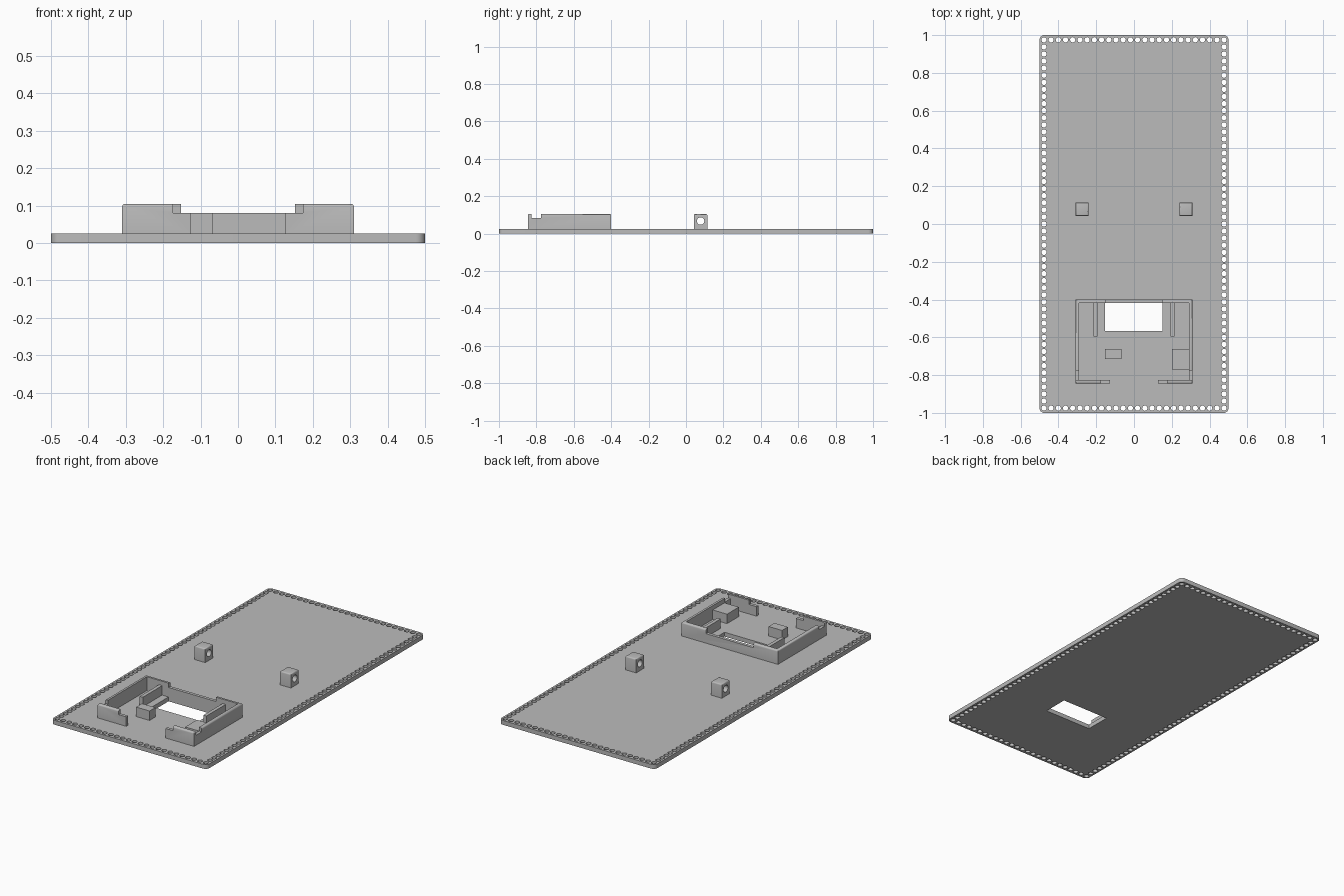
import bpy, bmesh, math
from mathutils import Vector

cube = bpy.data.objects.get("Cube")
if cube:
    bpy.data.objects.remove(cube, do_unlink=True)

BASE, TAB, TOP = 0.025, 0.08, 0.105      # plate top, low parts, full height
OUT, WALL = 0.31, 0.018                  # frame half width, wall thickness
FRONT, BACK = -0.845, -0.40              # frame extent along y

grey = bpy.data.materials.new("light_grey")
grey.use_nodes = True
colour = (0.5, 0.5, 0.5, 1)
grey.diffuse_color = colour
bsdf = next(n for n in grey.node_tree.nodes if n.type == 'BSDF_PRINCIPLED')
bsdf.inputs["Base Color"].default_value = colour
bsdf.inputs["Roughness"].default_value = 0.7


def add_object(name, mesh):
    ob = bpy.data.objects.new(name, mesh)
    bpy.context.collection.objects.link(ob)
    mesh.materials.clear()
    mesh.materials.append(grey)
    return ob


def smooth(ob):
    bpy.ops.object.select_all(action='DESELECT')
    ob.select_set(True)
    bpy.context.view_layer.objects.active = ob
    bpy.ops.object.shade_smooth_by_angle(angle=math.radians(35))


def prism(name, profile, axis, a, b, rounded=None):
    """Extrude a (u, z) profile along x or y from a to b, rounding chosen edges."""
    place = (lambda u, z: (a, u, z)) if axis == 'x' else (lambda u, z: (u, a, z))
    bm = bmesh.new()
    face = bm.faces.new([bm.verts.new(place(u, z)) for u, z in profile])
    ext = bmesh.ops.extrude_face_region(bm, geom=[face])
    step = Vector((b - a, 0, 0)) if axis == 'x' else Vector((0, b - a, 0))
    bmesh.ops.translate(bm, vec=step, verts=[v for v in ext["geom"]
                                             if isinstance(v, bmesh.types.BMVert)])
    bmesh.ops.recalc_face_normals(bm, faces=bm.faces)
    if rounded:
        edges = [e for e in bm.edges if rounded(*[v.co for v in e.verts])]
        bmesh.ops.bevel(bm, geom=edges, offset=0.008, segments=3,
                        profile=0.5, affect='EDGES')
    mesh = bpy.data.meshes.new(name)
    bm.to_mesh(mesh)
    bm.free()
    return add_object(name, mesh)


def rect(u0, u1, z1):
    return [(u0, BASE), (u1, BASE), (u1, z1), (u0, z1)]


def top_edge(p, q):
    return min(p.z, q.z) > TOP - 0.001


def outer_top_edge(p, q):
    return top_edge(p, q) and (min(abs(p.x), abs(q.x)) > OUT - 0.001
                               or min(p.y, q.y) > BACK - 0.001
                               or max(p.y, q.y) < FRONT + 0.001)


def circle(x, y, r, n):
    return [(x + r * math.cos(2 * math.pi * i / n),
             y + r * math.sin(2 * math.pi * i / n)) for i in range(n)]


# Base plate: rounded outline, window and a row of stitch holes around the rim
radius = 0.025
outline = []
for k, (sx, sy) in enumerate([(1, 1), (-1, 1), (-1, -1), (1, -1)]):
    for i in range(7):
        t = math.pi / 2 * (k + i / 6)
        outline.append((sx * (0.5 - radius) + radius * math.cos(t),
                        sy * (1 - radius) + radius * math.sin(t)))
window = [(-0.153, -0.567), (0.15, -0.567), (0.15, -0.418), (-0.153, -0.418)]
loops = [outline, window]
hx, hy, nx, ny = 0.477, 0.975, 25, 52
centres = [(-hx + 2 * hx * i / nx, s * hy) for s in (-1, 1) for i in range(nx + 1)]
centres += [(s * hx, -hy + 2 * hy * i / ny) for s in (-1, 1) for i in range(1, ny)]
loops += [circle(x, y, 0.0138, 16) for x, y in centres]

curve = bpy.data.curves.new("plate_outline", 'CURVE')
curve.dimensions = '2D'
curve.fill_mode = 'BOTH'
curve.extrude = BASE / 2
for loop in loops:
    spline = curve.splines.new('POLY')
    spline.points.add(len(loop) - 1)
    for point, (x, y) in zip(spline.points, loop):
        point.co = (x, y, 0, 1)
    spline.use_cyclic_u = True
helper = bpy.data.objects.new("plate_outline", curve)
bpy.context.collection.objects.link(helper)
graph = bpy.context.evaluated_depsgraph_get()
plate_mesh = bpy.data.meshes.new_from_object(helper.evaluated_get(graph))
bpy.data.objects.remove(helper, do_unlink=True)
bm = bmesh.new()
bm.from_mesh(plate_mesh)
bmesh.ops.remove_doubles(bm, verts=bm.verts, dist=0.00001)
bmesh.ops.translate(bm, vec=(0, 0, BASE / 2), verts=bm.verts)
bmesh.ops.recalc_face_normals(bm, faces=bm.faces)
bm.to_mesh(plate_mesh)
bm.free()
plate_mesh.name = "base_plate"
smooth(add_object("base_plate", plate_mesh))

# Frame walls, with a dip near the front of each side and across the back
inner = OUT - WALL
side_profile = [(FRONT, BASE), (BACK, BASE), (BACK, TOP), (BACK, TOP)]
side_profile = [(FRONT, BASE), (BACK, BASE), (BACK, TOP), (-0.775, TOP),
                (-0.775, TAB + 0.003), (FRONT + WALL, TAB + 0.003),
                (FRONT + WALL, TOP), (FRONT, TOP)]
back_profile = [(-inner, BASE), (inner, BASE), (inner, TOP), (0.152, TOP),
                (0.152, TAB), (-0.152, TAB), (-0.152, TOP), (-inner, TOP)]
smooth(prism("frame_back_wall", back_profile, 'y', BACK - WALL, BACK, outer_top_edge))

for side, s in (("left", 1), ("right", -1)):
    smooth(prism(f"frame_{side}_wall", side_profile, 'x', s * inner, s * OUT,
                 outer_top_edge))
    # Front return with a lower tab at its inner end
    front_profile = [(s * u, z) for u, z in
                     [(inner, BASE), (0.126, BASE), (0.126, TAB), (0.174, TAB),
                      (0.174, TOP), (inner, TOP)]]
    smooth(prism(f"frame_{side}_front_return", front_profile, 'y',
                 FRONT, FRONT + WALL, outer_top_edge))
    # Rib beside the window
    prism(f"{side}_rib", rect(-0.595, BACK - WALL, TAB), 'x', s * 0.194, s * 0.214)

    # Post with a cross hole
    post = prism(f"{side}_post", rect(0.042, 0.114, TOP), 'x', s * 0.24, s * OUT,
                 top_edge)
    cutter = prism("post_hole_cutter", circle(0.078, 0.067, 0.02, 24), 'x',
                   s * 0.2, s * 0.35)
    cut = post.modifiers.new("cross_hole", 'BOOLEAN')
    cut.operation = 'DIFFERENCE'
    cut.solver = 'EXACT'
    cut.object = cutter
    bpy.ops.object.select_all(action='DESELECT')
    post.select_set(True)
    bpy.context.view_layer.objects.active = post
    bpy.ops.object.modifier_apply(modifier=cut.name)
    bpy.data.objects.remove(cutter, do_unlink=True)
    smooth(post)

# Support blocks inside the frame
prism("small_support_block", rect(-0.153, -0.067, TAB), 'y', -0.715, -0.662)
prism("large_support_block", rect(0.2, inner, TAB), 'y', -0.77, -0.662)
